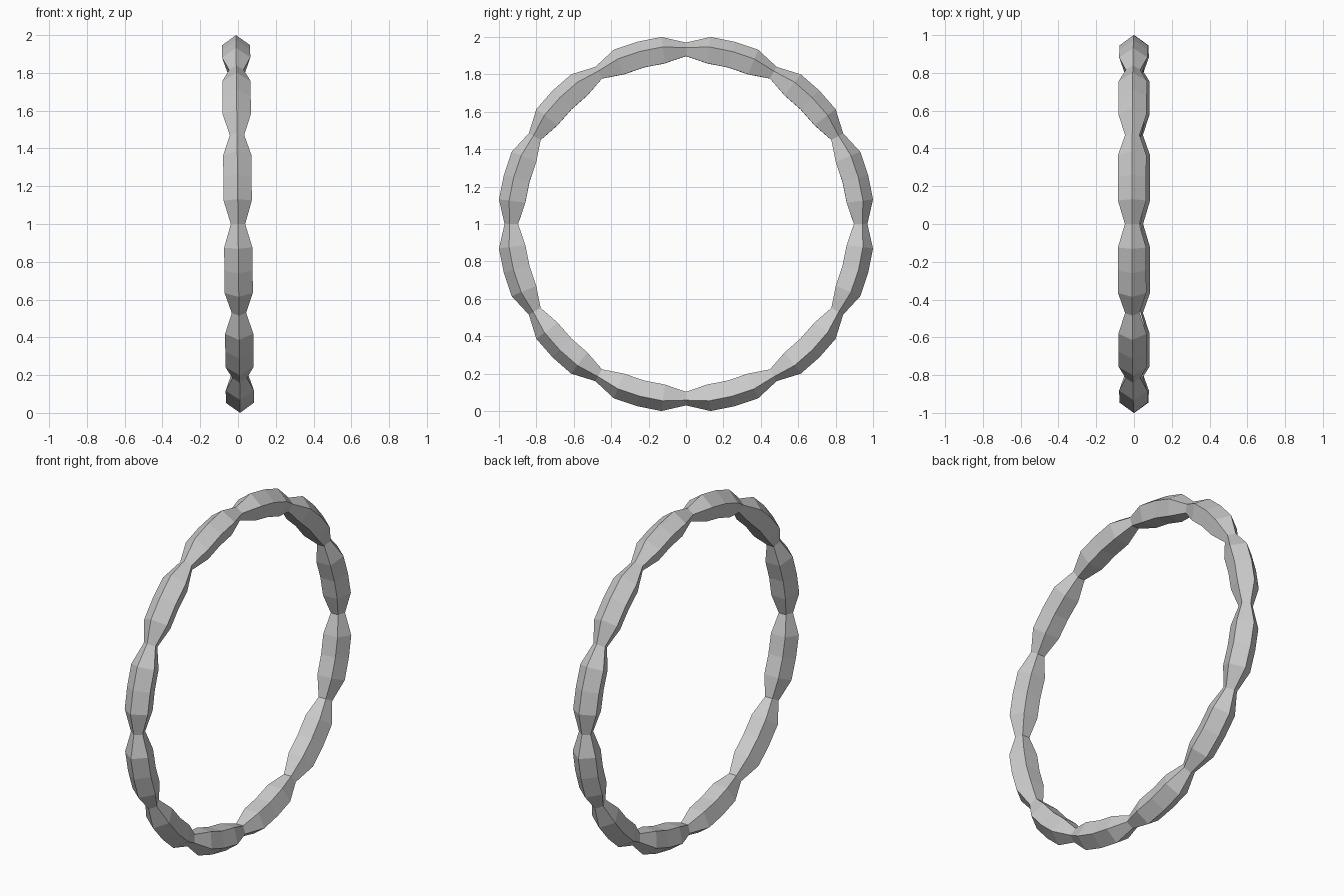
import bpy, bmesh
from math import pi, sin, cos

if "Cube" in bpy.data.objects:
    bpy.data.objects.remove(bpy.data.objects["Cube"])

BEADS, STEPS, SIDES = 12, 4, 5      # bead count, rings per bead, cross-section sides
CENTRE, THIN, THICK = 0.93, 0.04, 0.0786

bm = bmesh.new()

# pentagonal sections around the hoop, pinched at each joint between beads
rings = []
for i in range(BEADS * STEPS):
    a = 2 * pi * i / (BEADS * STEPS)
    size = THIN if i % STEPS == 0 else THICK
    ring = []
    for k in range(SIDES):
        t = 2 * pi * k / SIDES
        r = CENTRE + size * cos(t)
        ring.append(bm.verts.new((size * sin(t), r * cos(a), r * sin(a))))
    rings.append(ring)

# skin neighbouring sections
for i, a in enumerate(rings):
    b = rings[(i + 1) % len(rings)]
    for k in range(SIDES):
        n = (k + 1) % SIDES
        bm.faces.new((a[k], a[n], b[n], b[k]))
bmesh.ops.recalc_face_normals(bm, faces=bm.faces)

mesh = bpy.data.meshes.new("beaded_hoop")
bm.to_mesh(mesh)
bm.free()
hoop = bpy.data.objects.new("beaded_hoop", mesh)
bpy.context.collection.objects.link(hoop)

# stand upright with a very slight lean
hoop.location = (0, 0, 1)
hoop.rotation_euler = (0, -0.011, 0)
